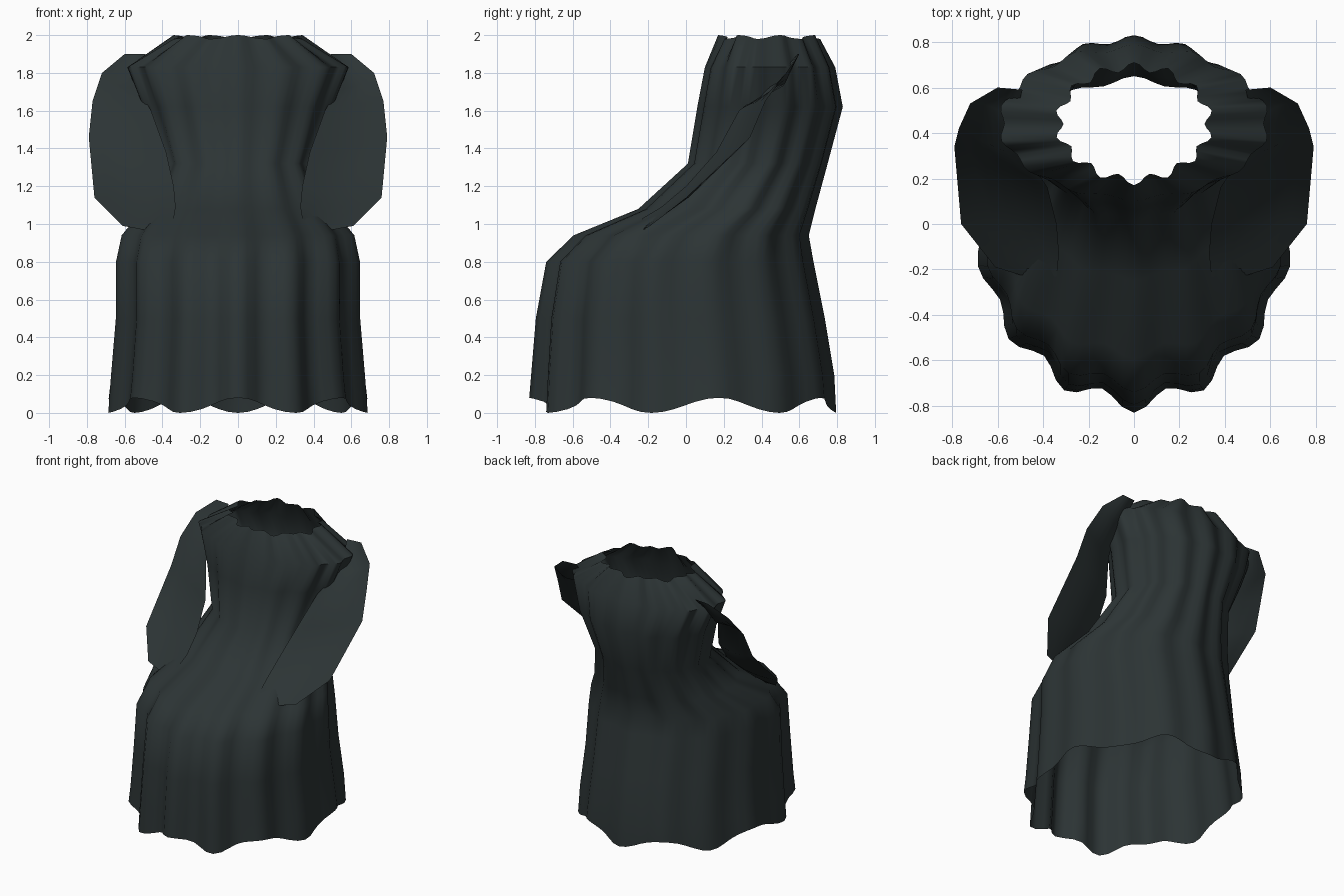
import bpy, bmesh, math
from mathutils import Vector

cube = bpy.data.objects.get("Cube")
if cube:
    bpy.data.objects.remove(cube)

cloth = bpy.data.materials.new("dark slate cloth")
cloth.use_nodes = True
colour = (0.025, 0.034, 0.035, 1)
cloth.diffuse_color = colour
bsdf = cloth.node_tree.nodes["Principled BSDF"]
bsdf.inputs["Base Color"].default_value = colour
bsdf.inputs["Roughness"].default_value = 0.9


def loft(name, rows, closed):
    """Skin a list of point rows with quads."""
    bm = bmesh.new()
    grid = [[bm.verts.new(p) for p in row] for row in rows]
    for low, high in zip(grid, grid[1:]):
        n = len(low)
        for i in range(n if closed else n - 1):
            j = (i + 1) % n
            bm.faces.new((low[i], low[j], high[j], high[i]))
    mesh = bpy.data.meshes.new(name)
    bm.to_mesh(mesh)
    bm.free()
    mesh.materials.append(cloth)
    obj = bpy.data.objects.new(name, mesh)
    bpy.context.collection.objects.link(obj)
    bpy.ops.object.select_all(action='DESELECT')
    obj.select_set(True)
    bpy.context.view_layer.objects.active = obj
    bpy.ops.object.shade_smooth_by_angle(angle=math.radians(60))


# Draped body: height, front y, back y, half width, fold depth at front and back
LEVELS = [
    (0.04, -0.79, 0.78, 0.685, 0.04, 0.015),
    (0.20, -0.78, 0.77, 0.67, 0.04, 0.015),
    (0.50, -0.76, 0.72, 0.645, 0.035, 0.015),
    (0.80, -0.71, 0.66, 0.645, 0.03, 0.015),
    (0.94, -0.57, 0.635, 0.615, 0.025, 0.015),
    (1.08, -0.24, 0.67, 0.50, 0.012, 0.015),
    (1.32, 0.02, 0.735, 0.40, 0.01, 0.015),
    (1.62, 0.07, 0.815, 0.50, 0.01, 0.015),
    (1.83, 0.11, 0.775, 0.585, 0.01, 0.015),
    (1.99, 0.19, 0.69, 0.33, 0.02, 0.02),
]
SEGMENTS = 84


def ring(index):
    z, front, back, width, front_fold, back_fold = LEVELS[index]
    hem = 0.04 if index == 0 else 0.01 if index == len(LEVELS) - 1 else 0
    points = []
    for i in range(SEGMENTS):
        a = math.tau * i / SEGMENTS
        facing = max(0, math.cos(a))
        fold = back_fold + (front_fold - back_fold) * facing
        # The front corners are pulled in where the folds are deepest
        flute = fold * (math.cos(14 * a) - 0.6 * facing * abs(math.sin(2 * a)))
        x = (width + flute) * math.sin(a)
        y = (front + back) / 2 - ((back - front) / 2 + flute) * math.cos(a)
        points.append((x, y, z + hem * math.cos(7 * a)))
    return points


loft("draped_body", [ring(i) for i in range(len(LEVELS))], True)

# Side flaps: a sheet from the body seam to the free outer rim, with a
# raised lip and a hollow behind it (the depth of sag is set per row)
SEAM = [(0.34, -0.23, 1.03), (0.33, -0.13, 1.09), (0.34, 0.0, 1.2),
        (0.38, 0.16, 1.38), (0.46, 0.28, 1.6), (0.53, 0.44, 1.72),
        (0.49, 0.59, 1.9)]
RIM = [(0.45, -0.24, 0.96), (0.61, -0.19, 0.99), (0.76, 0.0, 1.14),
       (0.79, 0.34, 1.46), (0.77, 0.42, 1.65), (0.72, 0.53, 1.8),
       (0.6, 0.6, 1.9)]
SAG = [0, 0.01, 0.02, 0.02, -0.01, 0.03, 0]
STEPS = 6
rows = []
for seam, rim, depth in zip(SEAM, RIM, SAG):
    row = []
    for s in range(STEPS + 1):
        t = s / STEPS
        sag = depth * math.sin(math.pi * t)
        row.append(Vector(seam).lerp(Vector(rim), t) + Vector((0, sag, -sag)))
    rows.append(row)

for side, name in ((1, "left_flap"), (-1, "right_flap")):
    loft(name, [[(p.x * side, p.y, p.z) for p in row] for row in rows], False)
